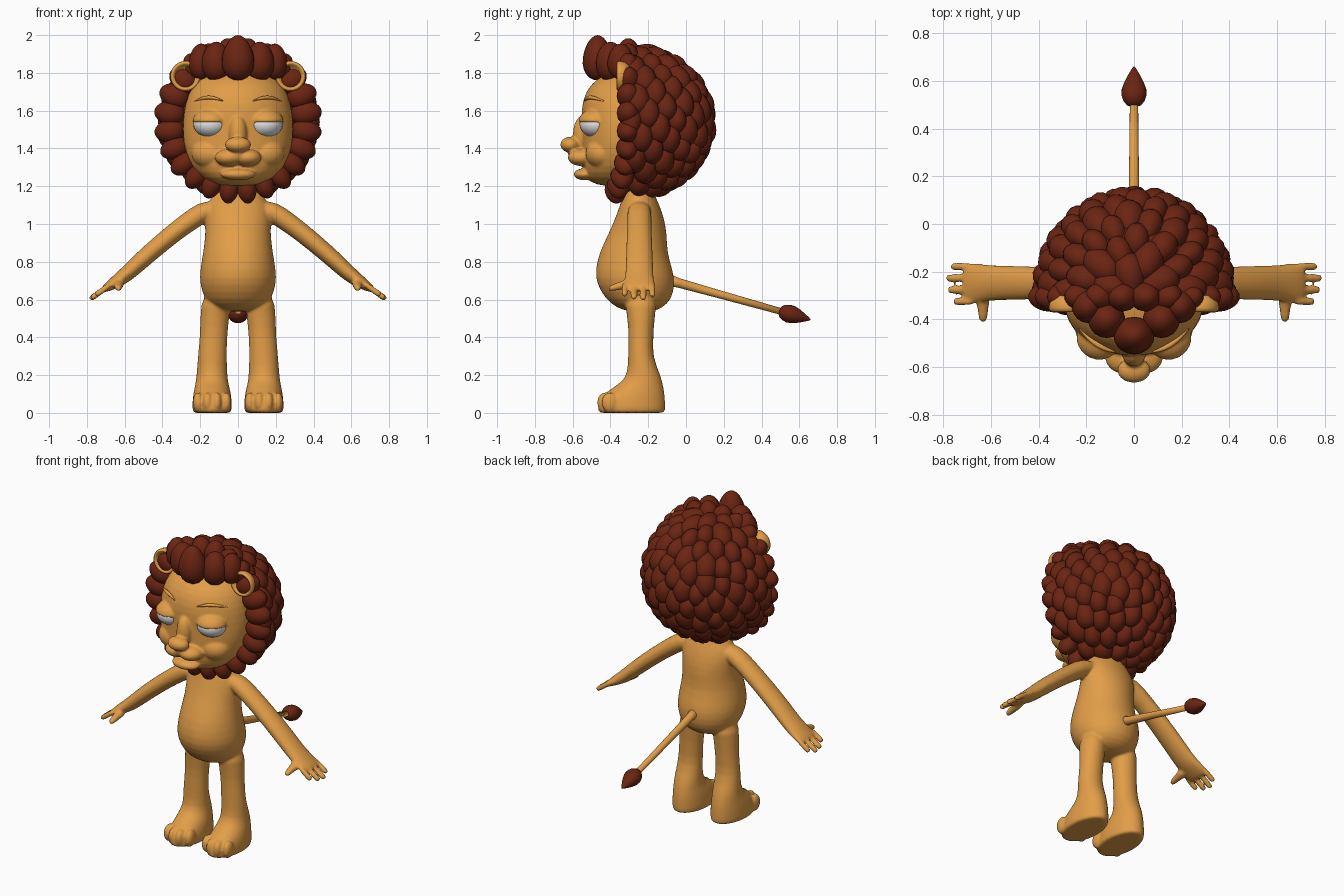
import bpy, bmesh, math, random
from mathutils import Vector, Matrix

if "Cube" in bpy.data.objects:
    bpy.data.objects.remove(bpy.data.objects["Cube"])
random.seed(4)
X, Y, Z = Vector((1, 0, 0)), Vector((0, 1, 0)), Vector((0, 0, 1))
SIDES = (-1, 1)


def material(name, color):
    m = bpy.data.materials.new(name)
    m.use_nodes = True
    m.diffuse_color = (*color, 1)
    m.node_tree.nodes["Principled BSDF"].inputs["Base Color"].default_value = (*color, 1)
    return m


FUR = material("golden fur", (0.76, 0.34, 0.065))
HAIR = material("dark brown hair", (0.145, 0.018, 0.006))
WHITE = material("eye white", (0.85, 0.85, 0.85))


def loft(bm, rings, u, v, n=20):
    """Closed skin over elliptical rings of (centre, radius along u, radius along v)."""
    loops = []
    for c, ru, rv in rings:
        angles = [math.tau * i / n for i in range(n)]
        loops.append([bm.verts.new(Vector(c) + u * ru * math.cos(a) + v * rv * math.sin(a))
                      for a in angles])
    faces = [bm.faces.new(loops[0]), bm.faces.new(loops[-1])]
    for a, b in zip(loops, loops[1:]):
        for i in range(n):
            j = (i + 1) % n
            faces.append(bm.faces.new((a[i], a[j], b[j], b[i])))
    bmesh.ops.recalc_face_normals(bm, faces=faces)


def blob(bm, center, radii, rot=None, point=0.0, seg=18):
    """Ellipsoid; point narrows its local top into an egg shape."""
    verts = bmesh.ops.create_uvsphere(bm, u_segments=seg, v_segments=12, radius=1)["verts"]
    turn = rot or Matrix.Identity(3)
    for p in verts:
        k = 1 - point * p.co.z
        local = Vector((p.co.x * radii[0] * k, p.co.y * radii[1] * k, p.co.z * radii[2]))
        p.co = Vector(center) + turn @ local


def finish(bm, name, mat, voxel=0):
    me = bpy.data.meshes.new(name)
    for f in bm.faces:
        f.smooth = True
    bm.to_mesh(me)
    bm.free()
    me.materials.append(mat)
    ob = bpy.data.objects.new(name, me)
    bpy.context.collection.objects.link(ob)
    if voxel:
        sub = ob.modifiers.new("round", "SUBSURF")
        sub.levels = sub.render_levels = 1
        fuse = ob.modifiers.new("fuse", "REMESH")
        fuse.mode = "VOXEL"
        fuse.voxel_size = voxel
        fuse.use_smooth_shade = True
        soft = ob.modifiers.new("soften", "SMOOTH")
        soft.factor, soft.iterations = 0.5, 6
    return ob


# Body: torso, legs, feet, arms and hands fused into one skin
bm = bmesh.new()
torso = [(1.22, -.25, .1, .07), (1.15, -.25, .13, .085), (1.1, -.245, .172, .105),
         (1.03, -.245, .178, .13), (.95, -.255, .172, .155), (.85, -.28, .185, .18),
         (.75, -.275, .203, .208), (.68, -.265, .203, .208), (.6, -.25, .178, .175),
         (.555, -.245, .13, .12), (.535, -.24, .06, .06)]
loft(bm, [((0, y, z), rx, ry) for z, y, rx, ry in torso], X, Y, 28)
leg = [(0, .137, -.288, .09, .165), (0, .137, -.288, .106, .182), (.06, .137, -.288, .106, .18),
       (.11, .137, -.27, .1, .158), (.155, .138, -.237, .088, .115), (.2, .138, -.222, .082, .088),
       (.3, .136, -.242, .077, .065), (.4, .13, -.238, .073, .067), (.5, .123, -.238, .077, .07),
       (.64, .115, -.24, .08, .1)]
arm = [(.1, 1.09, .05, .04), (.17, 1.075, .066, .058), (.28, 1.0, .064, .052),
       (.4, .905, .069, .05), (.52, .8, .073, .047), (.6, .725, .074, .042),
       (.65, .692, .083, .033), (.695, .662, .085, .024), (.715, .65, .075, .015)]
for s in SIDES:
    loft(bm, [((s * x, y, z), rx, ry) for z, x, y, rx, ry in leg], X, Y)
    for i in range(4):
        off = i - 1.5
        blob(bm, (s * (.137 + off * .05), -.43 + .012 * off * off, .055), (.028, .045, .055))
    up = Vector((s * .61, 0, .79))
    loft(bm, [((s * x, -.247, z), ry, rv) for x, z, ry, rv in arm], Y, up)
    for i, tip in enumerate((.755, .778, .785, .765)):
        path = ((.66, .016), (tip - .012, .018), (tip - .003, .015), (tip, .007))
        loft(bm, [((s * x, -.325 + i * .049, .662 - (x - .7) * .72), r, r) for x, r in path],
             Y, up, 12)
    thumb = [(-.28, .035), (-.33, .028), (-.385, .021), (-.405, .017), (-.412, .008)]
    loft(bm, [((s * .633, y, .69 + (y + .28) * .25), r, r * .9) for y, r in thumb], X, Z, 12)
finish(bm, "body", FUR, .008)

# Head: skull, cheeks, muzzle, nose and heavy eyelids fused into one skin
bm = bmesh.new()
skull = [(1.2, -.36, .08, .08), (1.22, -.37, .15, .14), (1.27, -.36, .22, .185),
         (1.34, -.35, .265, .2), (1.42, -.34, .288, .21), (1.5, -.33, .295, .22),
         (1.6, -.32, .288, .237), (1.68, -.31, .268, .23), (1.74, -.3, .237, .205),
         (1.79, -.29, .18, .15), (1.82, -.28, .1, .08)]
loft(bm, [((0, y, z), rx, ry) for z, y, rx, ry in skull], X, Y, 32)
blob(bm, (0, -.545, 1.475), (.05, .055, .1))
blob(bm, (0, -.613, 1.42), (.072, .054, .042))
blob(bm, (0, -.575, 1.37), (.05, .05, .05))
blob(bm, (0, -.535, 1.263), (.095, .062, .032))
for s in SIDES:
    blob(bm, (s * .05, -.55, 1.352), (.075, .078, .046))
    blob(bm, (s * .14, -.44, 1.375), (.11, .095, .085))
    lid = []
    for i in range(7):
        t = math.radians(i * 14)
        lid.append(((s * .145, -.475, 1.538 + .075 * math.sin(t)),
                    .1 * math.cos(t), .098 * math.cos(t)))
    loft(bm, [(lid[0][0], .085, .083)] + lid, X, Y)
finish(bm, "head", FUR, .007)

# Eyes, brows and cupped ears
ear = [(-.295, .03), (-.3, .058), (-.325, .075), (-.352, .08), (-.364, .076), (-.368, .069),
       (-.362, .061), (-.345, .052), (-.333, .035), (-.33, .005)]
for s, side in zip(SIDES, ("right", "left")):
    bm = bmesh.new()
    blob(bm, (s * .145, -.475, 1.53), (.092, .089, .073), seg=28)
    finish(bm, side + "_eye", WHITE)

    bm = bmesh.new()
    brow = []
    for i in range(11):
        t = i / 10
        x = .08 + .15 * t
        y = -.314 - .232 * math.sqrt(1 - (x / .272) ** 2)
        r = .003 + .007 * math.sin(math.pi * t)
        brow.append(((s * x, y, 1.652 + .018 * math.sin(math.pi * t)), r * 1.3, r))
    loft(bm, brow, Y, Z, 10)
    finish(bm, side + "_brow", FUR)

    bm = bmesh.new()
    loft(bm, [((s * .278, y, 1.783), r, r) for y, r in ear], X, Z, 28)
    finish(bm, side + "_ear", FUR)

# Mane: a solid core covered by overlapping tufts
bm = bmesh.new()
blob(bm, (0, -.15, 1.54), (.35, .24, .34), seg=32)
middle = Vector((0, -.29, 1.54))
count = 92
for i in range(count):
    d = (i + .5) / count
    ring = math.sqrt(1 - d * d)
    a = i * math.pi * (3 - math.sqrt(5))
    n = Vector((ring * math.cos(a), d, ring * math.sin(a)))
    pos = middle + Vector((n.x * .365, n.y * .385, n.z * .355))
    across = Z.cross(n).normalized()
    along = n.cross(across).normalized()
    turn = Matrix((across, -n, along)).transposed()
    w = random.uniform(.9, 1.12)
    blob(bm, pos, (.06 * w, .068, .082 * w), turn, random.uniform(-.05, .2), 14)

# Ring of tufts framing the face
ring_count = 24
for i in range(ring_count):
    a = math.tau * (i + .5) / ring_count
    out = Vector((math.cos(a), 0, math.sin(a)))
    low = max(0, -out.z)
    pos = (out.x * .365, -.305 - .065 * low ** 3, 1.54 + out.z * .365)
    turn = Matrix((Y.cross(out), Y, out)).transposed()
    blob(bm, pos, (.066 - .014 * low, .062, .082 - .012 * low), turn, .1, 14)

# Forelock
blob(bm, (0, -.468, 1.88), (.085, .078, .12), None, .18, 20)
for s in SIDES:
    blob(bm, (s * .115, -.4, 1.86), (.078, .078, .105), None, .1)
    blob(bm, (s * .195, -.345, 1.86), (.065, .07, .095), None, .1)
finish(bm, "mane", HAIR)

# Tail and its tuft
axis = Vector((0, .61, -.17)).normalized()
rise = X.cross(axis)
root = Vector((0, -.1, .705))
bm = bmesh.new()
loft(bm, [(root + axis * t, r, r) for t, r in ((0, .034), (.06, .025), (.3, .021), (.66, .017))],
     X, rise)
finish(bm, "tail", FUR)
bm = bmesh.new()
tuft = [(.615, .012), (.622, .03), (.64, .045), (.665, .053), (.69, .052), (.72, .041),
        (.75, .026), (.775, .012), (.789, .002)]
loft(bm, [(root + axis * t, r, r * .9) for t, r in tuft], X, rise)
finish(bm, "tail_tuft", HAIR)
